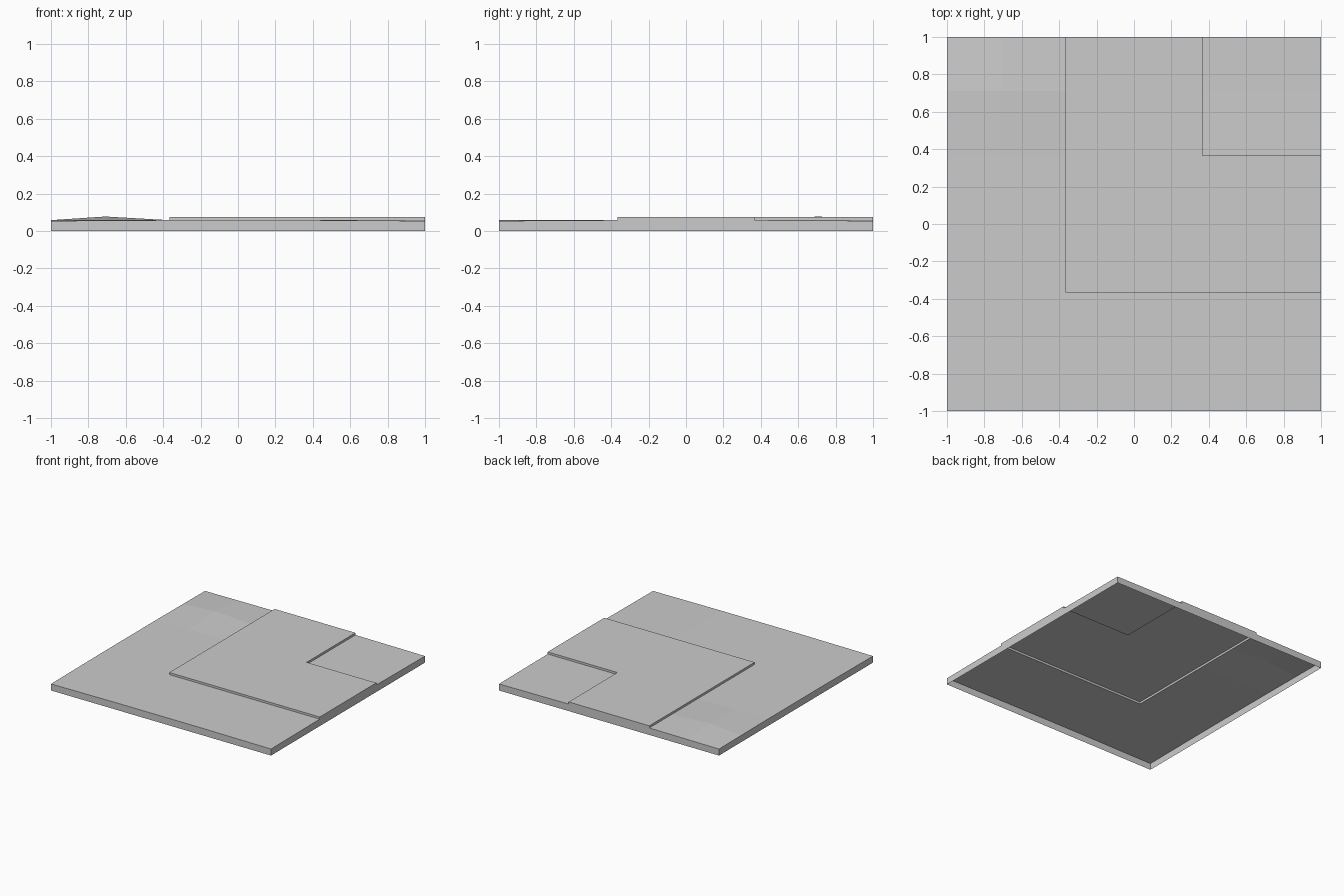
import bpy
import bmesh

cube = bpy.data.objects.get("Cube")
if cube:
    bpy.data.objects.remove(cube)

# Plain grey for the whole tile
GREY = (0.6, 0.6, 0.6, 1)
grey = bpy.data.materials.new("plain_grey")
grey.use_nodes = True
grey.diffuse_color = GREY
grey.node_tree.nodes["Principled BSDF"].inputs["Base Color"].default_value = GREY

INNER = 0.367          # edges of the L-shaped path
PEAK = 0.71            # centre of the low mound
LOW, HIGH, TOP = 0.0535, 0.0575, 0.075
XS = (-1, -PEAK, -INNER, INNER, 1)
YS = (-1, -INNER, INNER, PEAK, 1)


def on_path(x, y):
    """The path bends round the back left corner."""
    return x > -INNER and y > -INNER and not (x > INNER and y > INNER)


def ground_height(x, y):
    """Ground sinks slightly towards the tile corners, with one mound."""
    if (x, y) == (-PEAK, PEAK):
        return TOP + 0.002
    sink = max(0, abs(x) - INNER) * max(0, abs(y) - INNER) / (1 - INNER) ** 2
    edge = min(1, max(abs(x), abs(y)))
    return HIGH - (HIGH - LOW) * max(sink, 0) * edge


def make_sheet(name, is_path):
    """Open sheet of grid cells with walls dropped from its borders."""
    bm = bmesh.new()
    for x0, x1 in zip(XS, XS[1:]):
        for y0, y1 in zip(YS, YS[1:]):
            if on_path((x0 + x1) / 2, (y0 + y1) / 2) != is_path:
                continue
            corners = ((x0, y0), (x1, y0), (x1, y1), (x0, y1))
            bm.faces.new([
                bm.verts.new((x, y, TOP if is_path else ground_height(x, y)))
                for x, y in corners])
    bmesh.ops.remove_doubles(bm, verts=bm.verts, dist=0.0001)

    # Outer walls reach the floor; the path's inner steps meet the ground
    for edge in [e for e in bm.edges if e.is_boundary]:
        a, b = edge.verts
        outer = any(abs(a.co[i]) > 0.999 and abs(a.co[i] - b.co[i]) < 0.001
                    for i in (0, 1))
        if not outer and not is_path:
            continue
        drop = [bm.verts.new((v.co.x, v.co.y,
                              0 if outer else ground_height(v.co.x, v.co.y)))
                for v in (a, b)]
        bm.faces.new((a, b, drop[1], drop[0]))
    bmesh.ops.recalc_face_normals(bm, faces=bm.faces)
    if max(bm.faces, key=lambda f: abs(f.normal.z)).normal.z < 0:
        bmesh.ops.reverse_faces(bm, faces=bm.faces)

    mesh = bpy.data.meshes.new(name)
    bm.to_mesh(mesh)
    bm.free()
    mesh.materials.append(grey)
    bpy.context.collection.objects.link(bpy.data.objects.new(name, mesh))


make_sheet("ground", False)
make_sheet("raised_path", True)
